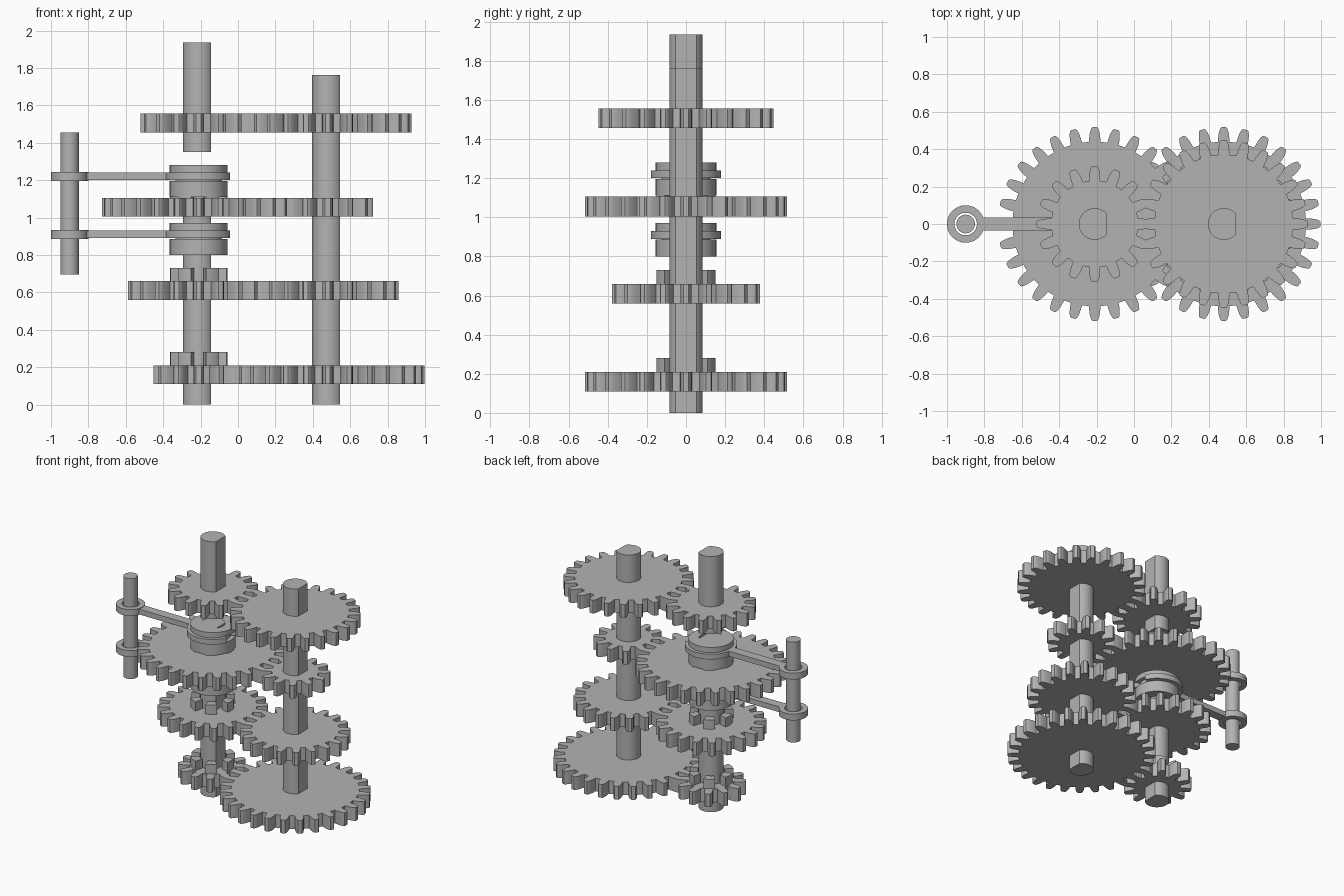
import bpy, bmesh
from math import pi, sin, cos, acos, tau, radians

cube = bpy.data.objects.get("Cube")
if cube:
    bpy.data.objects.remove(cube, do_unlink=True)

steel = bpy.data.materials.new("grey_steel")
steel.use_nodes = True
steel.diffuse_color = (0.45, 0.45, 0.45, 1)
steel.node_tree.nodes["Principled BSDF"].inputs["Base Color"].default_value = (0.45, 0.45, 0.45, 1)

MAIN_X, COUNTER_X, ROD_X = -0.21, 0.48, -0.9
MODULE = 0.0345
SHAFT_R, DOG_R = 0.085, 0.155
GEAR_H, DOG_H = 0.1, 0.07


def arc(r, start, end, steps):
    """Points along an arc, both ends included."""
    return [(r * cos(start + (end - start) * i / steps),
             r * sin(start + (end - start) * i / steps)) for i in range(steps + 1)]


def finish(bm, name, x):
    bmesh.ops.recalc_face_normals(bm, faces=bm.faces)
    mesh = bpy.data.meshes.new(name)
    bm.to_mesh(mesh)
    bm.free()
    mesh.materials.append(steel)
    obj = bpy.data.objects.new(name, mesh)
    obj.location.x = x
    bpy.context.collection.objects.link(obj)
    bpy.ops.object.select_all(action='DESELECT')
    obj.select_set(True)
    bpy.context.view_layer.objects.active = obj
    bpy.ops.object.shade_smooth_by_angle(angle=radians(30))
    return obj


def extrude(bm, outline, z0, z1):
    """Upright prism from a flat outline."""
    face = bm.faces.new([bm.verts.new((x, y, z0)) for x, y in outline])
    grown = bmesh.ops.extrude_face_region(bm, geom=[face], use_keep_orig=True)["geom"]
    for v in grown:
        if isinstance(v, bmesh.types.BMVert):
            v.co.z = z1


def lathe(name, profile, x, steps=48):
    """Closed (radius, height) profile spun round the z axis."""
    bm = bmesh.new()
    rings = [[bm.verts.new((r * cos(tau * i / steps), r * sin(tau * i / steps), z))
              for r, z in profile] for i in range(steps)]
    n = len(profile)
    for i in range(steps):
        a, b = rings[i], rings[(i + 1) % steps]
        for j in range(n):
            k = (j + 1) % n
            bm.faces.new((a[j], b[j], b[k], a[k]))
    return finish(bm, name, x)


def d_shaft(name, x, z0, z1):
    """Round shaft with one flat side facing +x."""
    bm = bmesh.new()
    flat = acos(0.065 / SHAFT_R)
    extrude(bm, arc(SHAFT_R, flat, tau - flat, 40), z0, z1)
    finish(bm, name, x)


def gear(name, x, teeth, z0):
    """Spur gear with curved tooth flanks."""
    pitch_r = MODULE * teeth / 2
    # radius offset in modules, half tooth width as a share of the tooth pitch
    flank = [(-1.25, 0.31), (-0.6, 0.285), (0, 0.25), (0.5, 0.205), (0.85, 0.155), (1, 0.11)]
    half_tooth = [(pitch_r + d * MODULE, w * tau / teeth) for d, w in flank]
    outline = []
    for t in range(teeth):
        mid = tau * t / teeth
        outline += [(r * cos(mid - a), r * sin(mid - a)) for r, a in half_tooth]
        outline += [(r * cos(mid + a), r * sin(mid + a)) for r, a in reversed(half_tooth)]
    bm = bmesh.new()
    extrude(bm, outline, z0, z0 + GEAR_H)
    finish(bm, name, x)


def dog_teeth(name, x, z0):
    """Six ring-sector clutch teeth standing on a gear."""
    bm = bmesh.new()
    half = radians(15)
    for i in range(6):
        mid = tau * i / 6
        sector = arc(DOG_R, mid - half, mid + half, 5) + arc(0.095, mid + half, mid - half, 5)
        extrude(bm, sector, z0, z0 + DOG_H)
    finish(bm, name, x)


def sleeve(name, z0):
    """Sliding collar with a groove for the fork."""
    r, bore, groove = DOG_R, 0.084, 0.125
    lathe(name, [(bore, z0), (r, z0), (r, z0 + 0.085), (groove, z0 + 0.085),
                 (groove, z0 + 0.13), (r, z0 + 0.13), (r, z0 + 0.17), (bore, z0 + 0.17)], MAIN_X)


def shift_fork(name, z0):
    """Open fork ring, arm and eye that rides on the rod."""
    z1 = z0 + 0.04
    gap = radians(22)
    bm = bmesh.new()
    extrude(bm, arc(0.18, gap, tau - gap, 40) + arc(0.128, tau - gap, gap, 40), z0, z1)
    finish(bm, name + "_ring", MAIN_X)
    bm = bmesh.new()
    start, end, w = ROD_X + 0.085, MAIN_X - 0.15, 0.035
    extrude(bm, [(start, -w), (end, -w), (end, w), (start, w)], z0, z1)
    finish(bm, name + "_arm", 0)
    lo, hi = z0 - 0.004, z1 + 0.004
    lathe(name + "_eye", [(0.06, lo), (0.1, lo), (0.1, hi), (0.06, hi)], ROD_X)


# Shafts
d_shaft("main_shaft", MAIN_X, 0, 1.279)
d_shaft("output_shaft", MAIN_X, 1.35, 1.935)
d_shaft("counter_shaft", COUNTER_X, 0, 1.762)

# Gear pairs, from bottom to top
pairs = [("first", 12, 28, 0.11), ("second", 20, 20, 0.56),
         ("third", 28, 12, 1.005), ("top", 16, 24, 1.455)]
for label, main_teeth, counter_teeth, z in pairs:
    gear(label + "_main_gear", MAIN_X, main_teeth, z)
    gear(label + "_counter_gear", COUNTER_X, counter_teeth, z)
    if label != "top":
        dog_teeth(label + "_dog_teeth", MAIN_X, z + GEAR_H)

# Sliding collars and their forks
for label, z in (("lower", 0.80), ("upper", 1.11)):
    sleeve(label + "_sleeve", z)
    shift_fork(label + "_fork", z + 0.09)

# Shift rod
bm = bmesh.new()
extrude(bm, arc(0.05, 0, tau * 31 / 32, 31), 0.695, 1.455)
finish(bm, "shift_rod", ROD_X)
